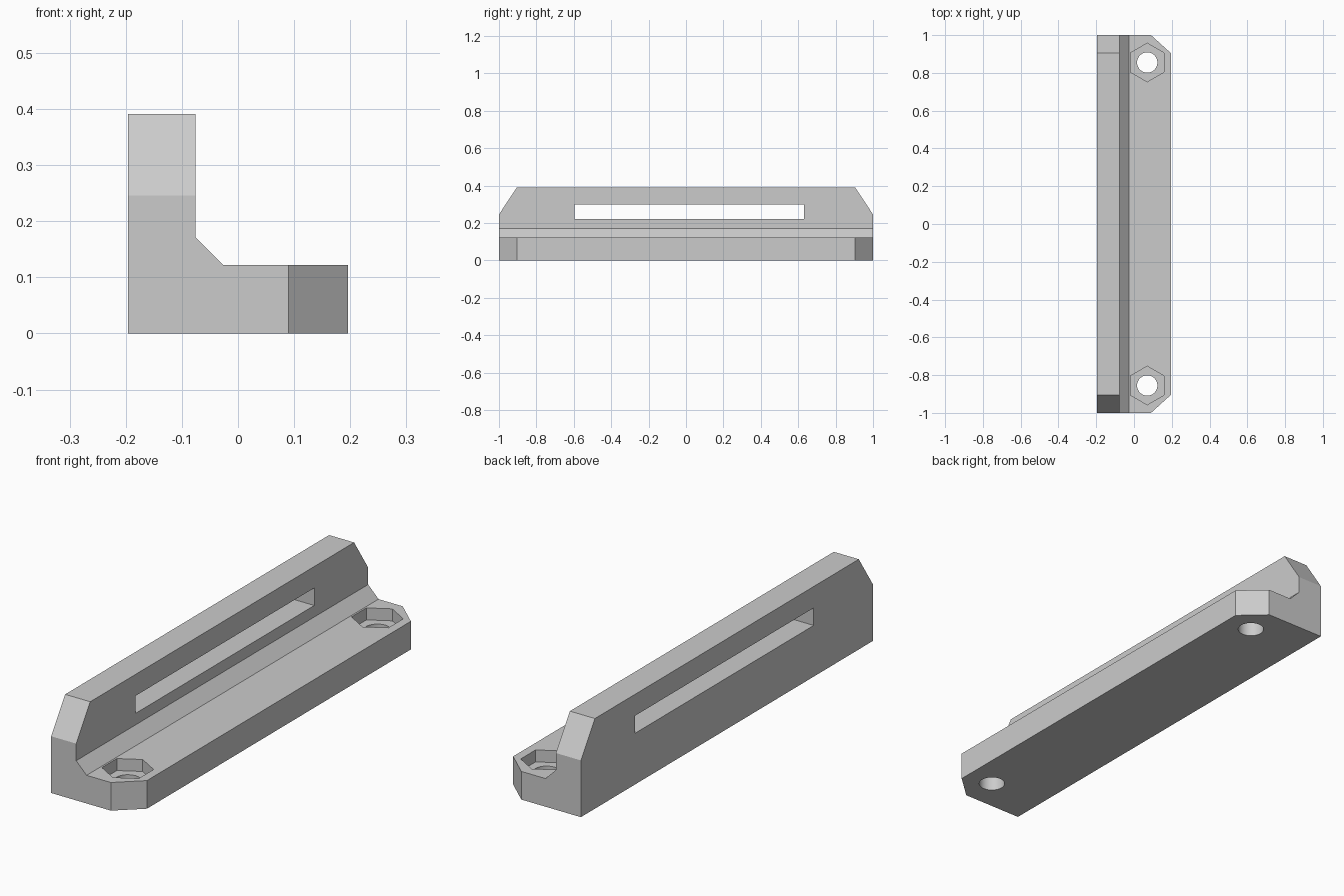
import bpy, bmesh, math
from mathutils import Vector, Matrix

cube = bpy.data.objects.get("Cube")
if cube:
    bpy.data.objects.remove(cube, do_unlink=True)

grey = bpy.data.materials.new("light grey")
grey.use_nodes = True
colour = (0.6, 0.6, 0.6, 1)
grey.diffuse_color = colour
grey.node_tree.nodes["Principled BSDF"].inputs["Base Color"].default_value = colour


def make_object(name, bm):
    bmesh.ops.recalc_face_normals(bm, faces=bm.faces[:])
    mesh = bpy.data.meshes.new(name)
    bm.to_mesh(mesh)
    bm.free()
    mesh.materials.append(grey)
    obj = bpy.data.objects.new(name, mesh)
    bpy.context.collection.objects.link(obj)
    return obj


def prism(name, sides, radius, x, y, z0, z1):
    bm = bmesh.new()
    place = Matrix.Translation((x, y, (z0 + z1) / 2)) @ Matrix.Rotation(math.pi / 2, 4, "Z")
    bmesh.ops.create_cone(bm, cap_ends=True, segments=sides, radius1=radius,
                          radius2=radius, depth=z1 - z0, matrix=place)
    # Put a corner of the prism on the y axis
    top = max(bm.verts, key=lambda v: v.co.y).co
    if abs(top.x - x) > 0.01:
        bmesh.ops.rotate(bm, verts=bm.verts[:], cent=(x, y, 0),
                         matrix=Matrix.Rotation(math.pi / sides, 3, "Z"))
    return make_object(name, bm)


def cut(target, cutter):
    cutter.hide_render = True
    mod = target.modifiers.new("cut", "BOOLEAN")
    mod.operation = "DIFFERENCE"
    mod.solver = "EXACT"
    mod.object = cutter
    bpy.context.view_layer.objects.active = target
    bpy.ops.object.modifier_apply(modifier=mod.name)
    bpy.data.objects.remove(cutter, do_unlink=True)


# L-shaped bracket with a sloped inner corner
W, H, T = 0.196, 0.391, 0.122
profile = [(-W, 0), (W, 0), (W, T), (-0.026, T), (-0.076, 0.172), (-0.076, H), (-W, H)]
bm = bmesh.new()
face = bm.faces.new([bm.verts.new((x, -1, z)) for x, z in profile])
ext = bmesh.ops.extrude_face_region(bm, geom=[face])
bmesh.ops.translate(bm, vec=(0, 2, 0),
                    verts=[g for g in ext["geom"] if isinstance(g, bmesh.types.BMVert)])

# Clipped ends of the wall and clipped corners of the base
for s in (-1, 1):
    for point, normal in (((0, s, 0.246), (0, s * 0.145, 0.096)),
                          ((0.09, s, 0), (0.096, s * 0.106, 0))):
        found = bmesh.ops.bisect_plane(bm, geom=bm.verts[:] + bm.edges[:] + bm.faces[:],
                                       plane_co=point, plane_no=Vector(normal).normalized(),
                                       clear_outer=True)
        rim = [g for g in found["geom_cut"] if isinstance(g, bmesh.types.BMEdge)]
        bmesh.ops.holes_fill(bm, edges=rim)
bracket = make_object("bracket", bm)

# Long slot through the wall
bm = bmesh.new()
bmesh.ops.create_cube(bm, size=1, matrix=Matrix.Translation((-0.136, 0.018, 0.26))
                      @ Matrix.Diagonal((0.3, 1.226, 0.076, 1)))
cut(bracket, make_object("slot_cutter", bm))

# Bolt holes with hexagonal nut pockets
for s in (-1, 1):
    cut(bracket, prism("pocket_cutter", 6, 0.102, 0.07, s * 0.855, 0.07, 0.2))
    cut(bracket, prism("hole_cutter", 32, 0.054, 0.07, s * 0.855, -0.1, 0.2))

bpy.ops.object.select_all(action="DESELECT")
bracket.select_set(True)
bpy.context.view_layer.objects.active = bracket
bpy.ops.object.shade_smooth_by_angle(angle=math.radians(25))
